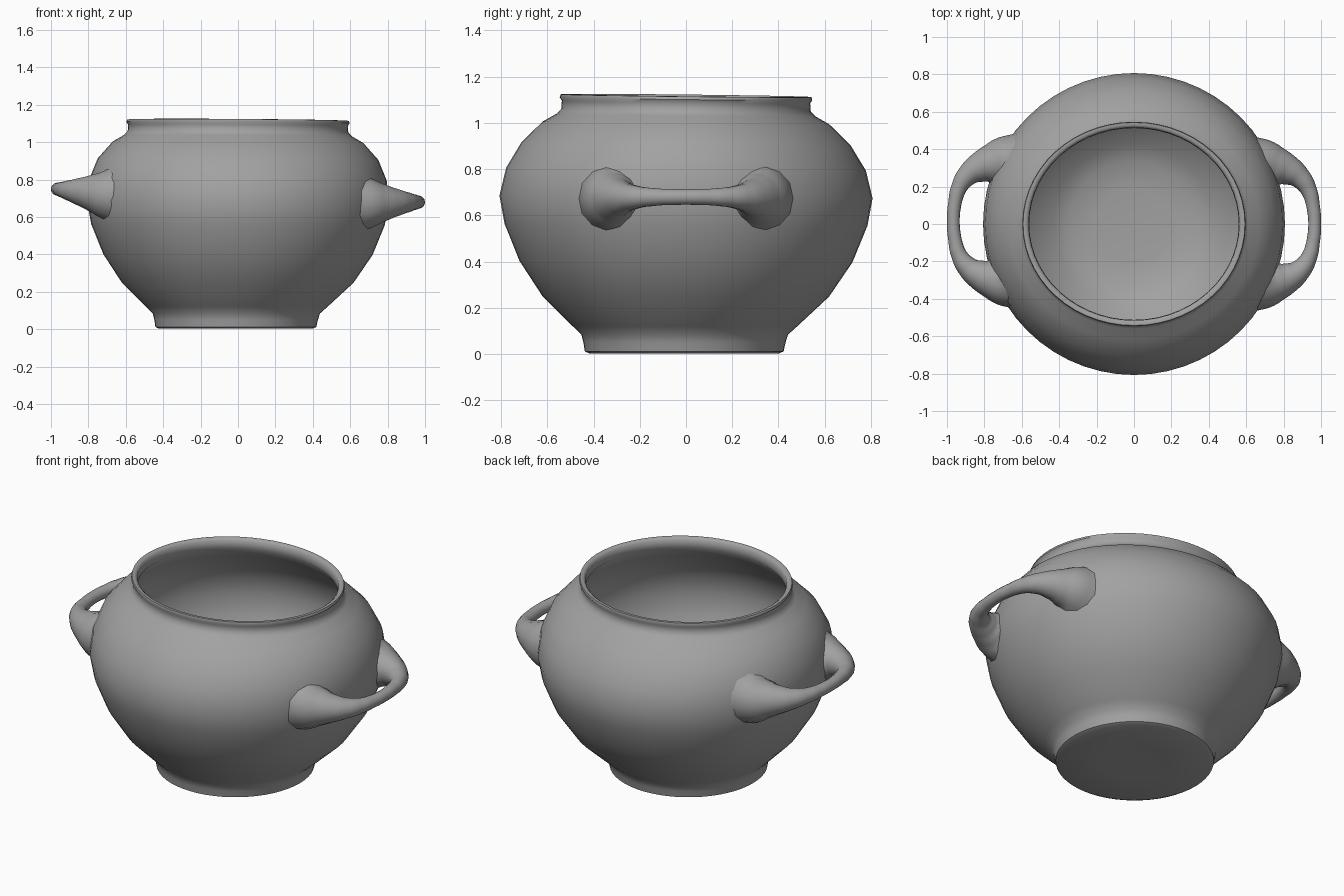
import bpy, bmesh, math
from mathutils import Vector

cube = bpy.data.objects.get("Cube")
if cube:
    bpy.data.objects.remove(cube, do_unlink=True)

clay = bpy.data.materials.new("grey clay")
clay.use_nodes = True
CLAY = (0.36, 0.36, 0.36, 1)
clay.diffuse_color = CLAY
clay.node_tree.nodes["Principled BSDF"].inputs["Base Color"].default_value = CLAY

SEGMENTS = 56
# Profiles as (radius, height), bottom to top outside and rim to floor inside
OUTER = [(.20, .004), (.41, .003), (.43, .012), (.437, .05), (.447, .085), (.485, .12),
         (.62, .25), (.72, .40), (.785, .56), (.807, .68), (.795, .80),
         (.75, .91), (.67, 1.0), (.61, 1.035), (.59, 1.055), (.587, 1.09)]
LIP = [(.597, 1.105), (.593, 1.118), (.577, 1.119), (.563, 1.108)]
INNER = [(.56, 1.06), (.63, .98), (.71, .89), (.75, .80), (.765, .68), (.74, .56),
         (.67, .40), (.56, .27), (.43, .16), (.34, .115), (.2, .10)]


def finish(obj, angle=50):
    obj.data.materials.clear()
    obj.data.materials.append(clay)
    bpy.ops.object.select_all(action='DESELECT')
    obj.select_set(True)
    bpy.context.view_layer.objects.active = obj
    bpy.ops.object.shade_smooth_by_angle(angle=math.radians(angle))


def y_scale(z):
    t = min(max((z - .72) / .32, 0), 1)
    return 1 - .085 * t


def place(r, z, a):
    """Point on the slightly oval, slightly tilted vessel."""
    x = r * math.cos(a) - .012 * max(0, 1 - z / .3)
    y = r * math.sin(a) * y_scale(z) - .008 * max(0, 1 - z / .3)
    return Vector((x, y, z - z * (.006 * x + .01 * y)))


def outer_radius(z):
    for (r0, z0), (r1, z1) in zip(OUTER[2:], OUTER[3:]):
        if z0 <= z <= z1:
            return r0 + (r1 - r0) * (z - z0) / (z1 - z0)
    return OUTER[2][0]


# Hollow pot body: foot, belly, neck, rim and inside wall
bm = bmesh.new()
rings = [[bm.verts.new(place(r, z, 2 * math.pi * i / SEGMENTS)) for i in range(SEGMENTS)]
         for r, z in OUTER + LIP + INNER]
for low, high in zip(rings, rings[1:]):
    for i in range(SEGMENTS):
        j = (i + 1) % SEGMENTS
        bm.faces.new((low[i], low[j], high[j], high[i]))
bm.faces.new(rings[0][::-1])
bm.faces.new(rings[-1])
bmesh.ops.recalc_face_normals(bm, faces=bm.faces)
mesh = bpy.data.meshes.new("pot_body")
bm.to_mesh(mesh)
bm.free()
body = bpy.data.objects.new("pot_body", mesh)
bpy.context.collection.objects.link(body)
finish(body)


# Loop handles: thin bar flaring into wide roots on the belly
def handle(name, side, root_z, tip_z, shift):
    # Half path as (distance out, y, thickness)
    half = [(.64, .31, .165), (.71, .315, .135), (.77, .305, .105), (.83, .285, .08),
            (.89, .245, .058), (.935, .18, .043), (.957, .10, .036)]
    path = half + [(.966, 0, .034)] + [(x, -y, r) for x, y, r in half[::-1]]
    curve = bpy.data.curves.new(name, 'CURVE')
    curve.dimensions = '3D'
    curve.bevel_depth = 1
    curve.bevel_resolution = 5
    curve.resolution_u = 6
    curve.use_fill_caps = True
    spline = curve.splines.new('BEZIER')
    spline.bezier_points.add(len(path) - 1)
    for p, (x, y, r) in zip(spline.bezier_points, path):
        t = min(max((x - .70) / .27, 0), 1)
        p.co = (side * x, y + shift, root_z + (tip_z - root_z) * t)
        p.radius = r
        p.handle_left_type = p.handle_right_type = 'AUTO'
    obj = bpy.data.objects.new(name, curve)
    bpy.context.collection.objects.link(obj)
    bpy.ops.object.select_all(action='DESELECT')
    obj.select_set(True)
    bpy.context.view_layer.objects.active = obj
    bpy.ops.object.convert(target='MESH')
    obj = bpy.context.object
    # Keep the roots inside the thickness of the wall
    for v in obj.data.vertices:
        limit = outer_radius(v.co.z) - .018
        sy = y_scale(v.co.z)
        d = math.hypot(v.co.x, v.co.y / sy)
        if d < limit:
            v.co.x *= limit / d
            v.co.y *= limit / d
    finish(obj, 80)


handle("left_handle", 1, .675, .68, 0)
handle("right_handle", -1, .72, .75, .015)
